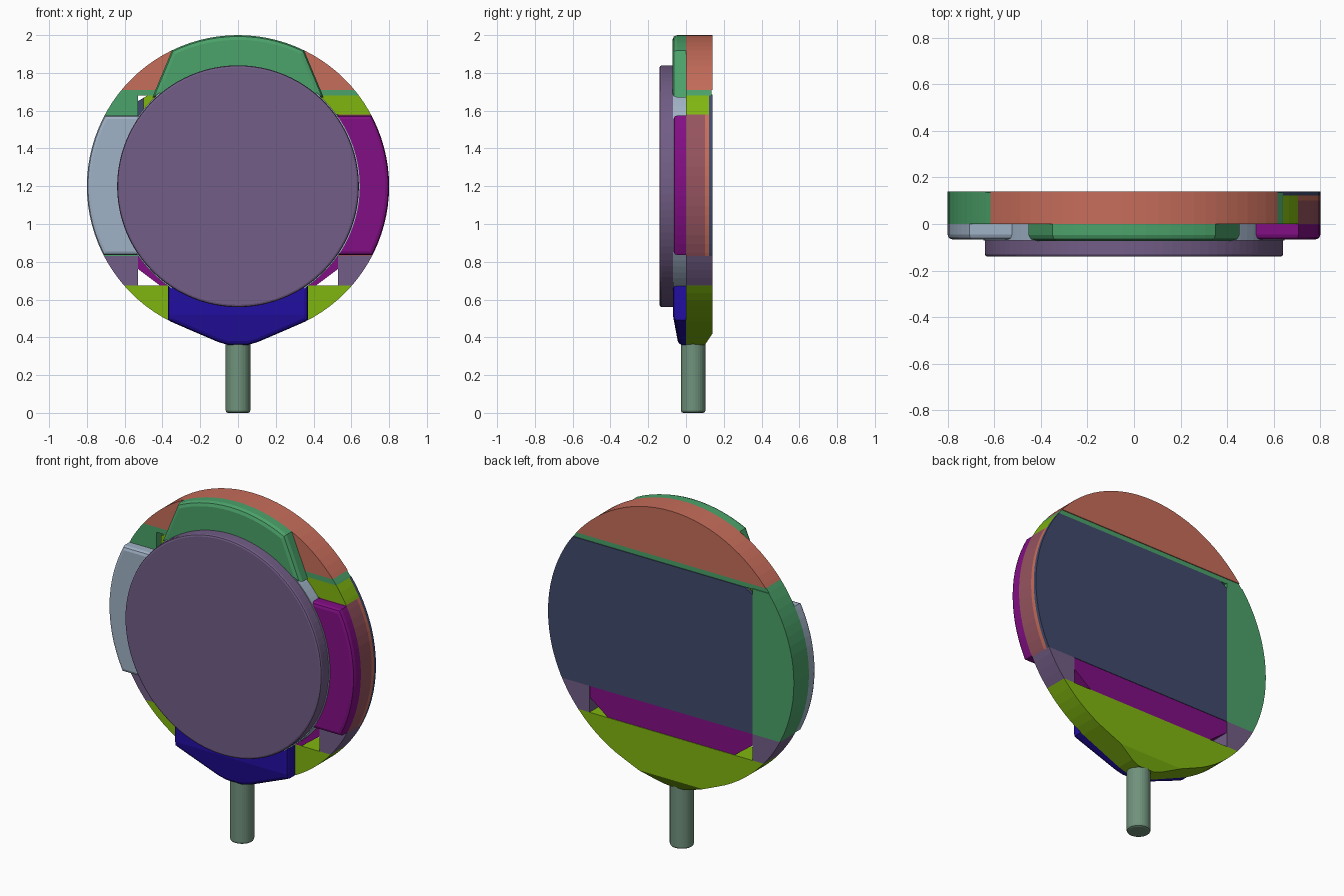
import bpy, bmesh, math
from mathutils import Vector

cube = bpy.data.objects.get("Cube")
if cube:
    bpy.data.objects.remove(cube, do_unlink=True)

CENTRE = 1.2
RIM = 0.8
DISC = 0.64


def material(name, rgb):
    lin = [((c / 255 + 0.055) / 1.055) ** 2.4 for c in rgb] + [1.0]
    m = bpy.data.materials.new(name)
    m.use_nodes = True
    m.diffuse_color = lin
    m.node_tree.nodes["Principled BSDF"].inputs["Base Color"].default_value = lin
    return m


coral = material("coral", (198, 109, 90))
green = material("green", (75, 162, 106))
purple = material("dusty_purple", (114, 93, 134))
pale = material("pale_blue", (160, 178, 198))
magenta = material("magenta", (130, 14, 132))
blue = material("deep_blue", (34, 14, 162))
sage = material("sage", (112, 146, 124))
lime = material("lime", (128, 182, 16))
navy = material("navy", (64, 74, 108))
rose = material("rose", (150, 84, 95))
parts = []


def box(x0=-2, x1=2, z0=-2, z1=4):
    """Four cutting lines (a, b, c) that keep a*x + b*z <= c."""
    return [(-1, 0, -x0), (1, 0, x1), (0, -1, -z0), (0, 1, z1)]


def finish(name, bm, mat):
    bmesh.ops.recalc_face_normals(bm, faces=bm.faces)
    mesh = bpy.data.meshes.new(name)
    bm.to_mesh(mesh)
    bm.free()
    mesh.materials.append(mat)
    obj = bpy.data.objects.new(name, mesh)
    bpy.context.collection.objects.link(obj)
    parts.append(obj)


def slab(name, mat, y0, y1, cuts=(), radius=RIM, bevel=0, chin=False, taper=None):
    """Round slab from y0 to y1, trimmed by lines, with a bevelled front rim."""
    bm = bmesh.new()
    ring = []
    count = 96
    for i in range(count):
        a = 2 * math.pi * i / count
        x, z = radius * math.cos(a), CENTRE + radius * math.sin(a)
        # The chin runs straight down to the neck of the stem
        if chin and z < CENTRE and abs(x) < 0.35:
            z = 0.36 + max(0, abs(x) - 0.07) * 0.43
        ring.append(bm.verts.new((x, y0, z)))
    bm.faces.new(ring)
    for a, b, c in cuts:
        n = Vector((a, 0, b))
        bmesh.ops.bisect_plane(bm, geom=bm.verts[:] + bm.edges[:] + bm.faces[:],
                               plane_co=n * c / n.length_squared, plane_no=n,
                               clear_outer=True)
    out = bmesh.ops.extrude_face_region(bm, geom=bm.faces[:])
    for v in out["geom"]:
        if isinstance(v, bmesh.types.BMVert):
            v.co.y = y1
    bmesh.ops.recalc_face_normals(bm, faces=bm.faces)
    if bevel:
        front = [e for e in bm.edges if all(abs(v.co.y - y0) < 1e-5 for v in e.verts)]
        bmesh.ops.bevel(bm, geom=front, offset=bevel, segments=2, profile=0.5,
                        affect='EDGES')
    # Thin the bottom end on the front or the back
    if taper:
        level, shift = taper
        bmesh.ops.bisect_plane(bm, geom=bm.verts[:] + bm.edges[:] + bm.faces[:],
                               plane_co=(0, 0, level), plane_no=(0, 0, 1))
        middle = (y0 + y1) / 2
        for v in bm.verts:
            if v.co.z < level and (v.co.y - middle) * shift < 0:
                v.co.y += shift * (level - v.co.z) / (level - 0.36)
    finish(name, bm, mat)


# Back shell: top and bottom caps
slab("top_cap", coral, 0, 0.14, box(z0=1.71))
slab("top_strip", green, 0, 0.135, box(z0=1.68, z1=1.71))
slab("bottom_cap", lime, 0, 0.14, box(z1=0.675), chin=True, taper=(0.42, -0.04))

# Back shell: right and left flanks
slab("right_flank", green, 0, 0.14, box(x1=-0.53, z0=0.83, z1=1.685))
slab("left_flank", rose, 0, 0.10, box(x0=0.53, z0=0.83, z1=1.58))
slab("left_flank_strip", coral, 0.10, 0.122, box(x0=0.53, z0=0.83, z1=1.58))

# Back plate and bars, with small open notches at their corners
upper_notch = [(-0.6, 1, 1.968)]
lower_notches = [(s * 0.75, -1, -0.365) for s in (-1, 1)]
slab("back_plate", navy, 0.122, 0.14, box(x0=-0.53, z0=0.83, z1=1.68) + upper_notch)
slab("upper_bar", lime, 0, 0.122, box(x0=-0.50, z0=1.58, z1=1.68) + upper_notch)
slab("lower_bar", magenta, 0, 0.137, box(-0.53, 0.53, 0.675, 0.83) + lower_notches)
slab("lower_left_corner", purple, 0, 0.14, box(x0=0.53, z0=0.675, z1=0.83))
slab("lower_right_corner", purple, 0, 0.14, box(x1=-0.53, z0=0.675, z1=0.83))

# Front pads around the rim
slope = [(s, 0.417, 1.15) for s in (-1, 1)]
slab("top_pad", green, -0.072, 0, box(z0=1.67) + slope, bevel=0.025)
slab("bottom_pad", blue, -0.07, 0, box(-0.37, 0.37, z1=0.69), bevel=0.02,
     chin=True, taper=(0.52, 0.03))
slab("left_pad", magenta, -0.066, 0, box(x0=0.48, z0=0.835, z1=1.575), bevel=0.02)
slab("right_pad", pale, -0.066, 0, box(x1=-0.48, z0=0.835, z1=1.575), bevel=0.02)

# Core and face disc
slab("core_disc", pale, -0.07, 0, radius=DISC + 0.005)
slab("face_disc", purple, -0.14, -0.07, radius=DISC, bevel=0.012)

# Stem with a softened foot
bm = bmesh.new()
bmesh.ops.create_cone(bm, cap_ends=True, segments=32, radius1=0.065, radius2=0.065, depth=0.42)
bmesh.ops.translate(bm, verts=bm.verts, vec=(0, 0.038, 0.21))
foot = [e for e in bm.edges if all(v.co.z < 0.01 for v in e.verts)]
bmesh.ops.bevel(bm, geom=foot, offset=0.012, segments=2, profile=0.5, affect='EDGES')
finish("stem", bm, sage)

# Smooth the curved rims and keep the corners sharp
for obj in bpy.context.view_layer.objects:
    obj.select_set(obj in parts)
bpy.context.view_layer.objects.active = parts[0]
bpy.ops.object.shade_smooth_by_angle(angle=math.radians(30))
